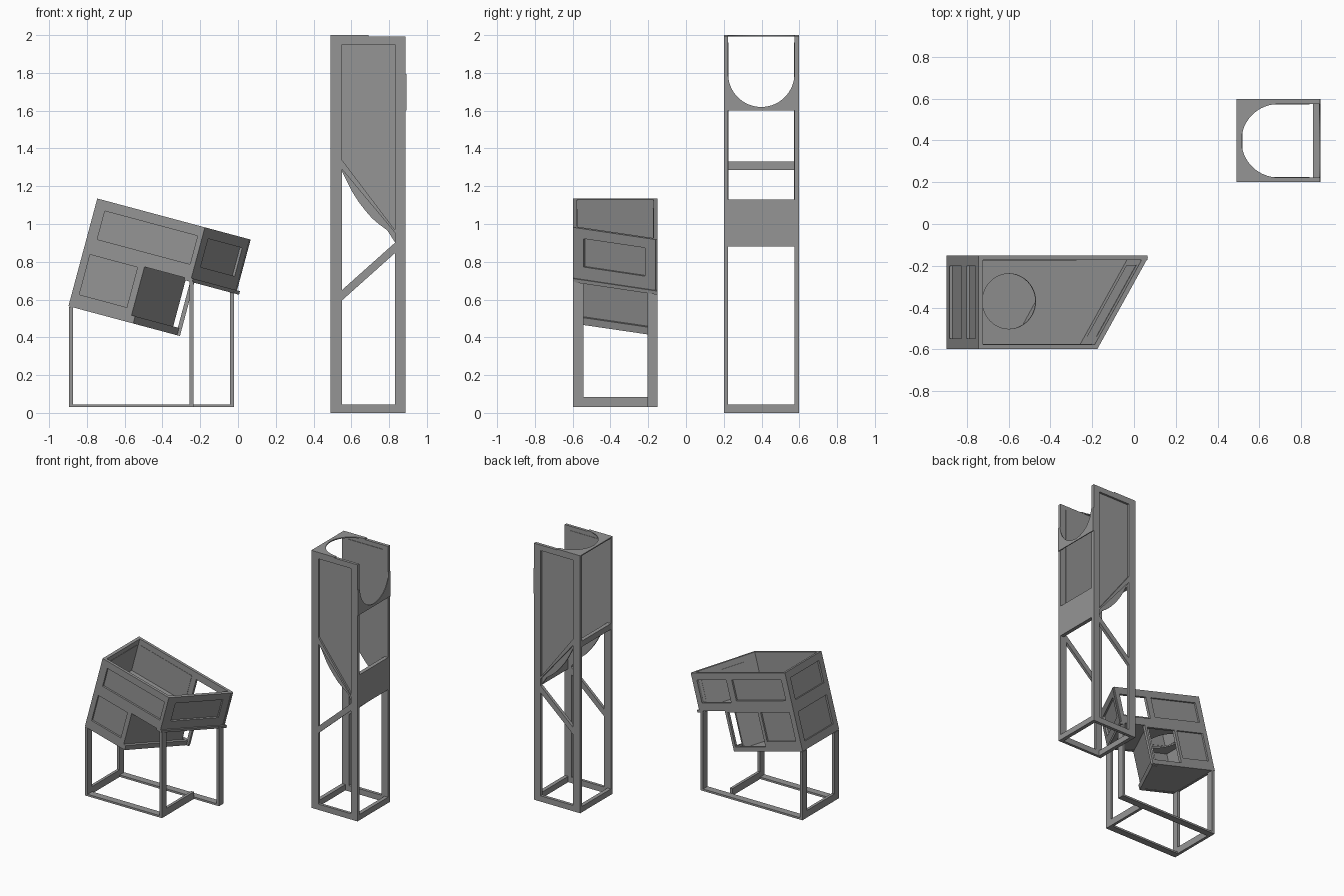
import bpy, math
from mathutils import Matrix, Vector

if "Cube" in bpy.data.objects:
    bpy.data.objects.remove(bpy.data.objects["Cube"])

GREY = bpy.data.materials.new("dark_grey")
GREY.diffuse_color = (0.3, 0.3, 0.3, 1)
GREY.use_nodes = True
GREY.node_tree.nodes["Principled BSDF"].inputs["Base Color"].default_value = GREY.diffuse_color


def rect(x0, x1, y0, y1):
    return [(x0, y0), (x1, y0), (x1, y1), (x0, y1)]


def arc(cx, cy, r, a0, a1, n):
    return [(cx + r * math.cos(math.radians(a0 + (a1 - a0) * i / n)),
             cy + r * math.sin(math.radians(a0 + (a1 - a0) * i / n))) for i in range(n + 1)]


def basis(o, ex, ey):
    """Matrix with origin o, in-plane axes ex and ey, normal ex x ey."""
    ex, ey = Vector(ex).normalized(), Vector(ey).normalized()
    m = Matrix((ex, ey, ex.cross(ey))).transposed().to_4x4()
    m.translation = Vector(o)
    return m


def plate(name, outer, holes, n0, n1, m):
    """Flat board with holes, spanning n0..n1 along the plane normal."""
    cu = bpy.data.curves.new(name, 'CURVE')
    cu.dimensions, cu.fill_mode = '2D', 'BOTH'
    cu.extrude = (n1 - n0) / 2
    for loop in [outer] + holes:
        sp = cu.splines.new('POLY')
        sp.points.add(len(loop) - 1)
        for p, (x, y) in zip(sp.points, loop):
            p.co = (x, y, 0, 1)
        sp.use_cyclic_u = True
    tmp = bpy.data.objects.new(name + "_outline", cu)
    bpy.context.collection.objects.link(tmp)
    dg = bpy.context.evaluated_depsgraph_get()
    me = bpy.data.meshes.new_from_object(tmp.evaluated_get(dg))
    bpy.data.objects.remove(tmp)
    me.transform(m @ Matrix.Translation((0, 0, (n0 + n1) / 2)))
    me.shade_flat()
    me.materials.clear()
    me.materials.append(GREY)
    ob = bpy.data.objects.new(name, me)
    bpy.context.collection.objects.link(ob)
    return ob


XZ = basis((0, 0, 0), (1, 0, 0), (0, 0, 1))    # normal -y
YZ = basis((0, 0, 0), (0, 1, 0), (0, 0, 1))    # normal +x
XY = Matrix()


def box(name, x0, x1, y0, y1, z0, z1):
    plate(name, rect(x0, x1, y0, y1), [], z0, z1, XY)


# ---- Tower: two framed side walls ----
L, R, TOP = 0.55, 0.83, 1.95
upper_hole = [(L, TOP), (L, 1.34), (R, 0.97), (R, TOP)]
middle_hole = [(L, 1.29), (L, 0.65), (R, 0.90), (R, 0.955)]
lower_hole = [(L, 0.045), (R, 0.045), (R, 0.845), (L, 0.595)]
liner = [(L - 0.01, TOP + 0.01), (L - 0.01, 1.30), (L, 1.28), (0.575, 1.23), (0.605, 1.17),
         (0.64, 1.115), (0.675, 1.07), (0.71, 1.03), (0.745, 1.0), (0.79, 0.967), (R, 0.905),
         (R + 0.01, 0.905), (R + 0.01, TOP + 0.01)]
for side, y0, y1, p0, p1 in (("front", 0.2, 0.222, 0.214, 0.225),
                             ("back", 0.575, 0.599, 0.571, 0.583)):
    plate("tower_%s_frame" % side, rect(0.49, 0.887, 0, 1.993),
          [upper_hole, middle_hole, lower_hole], -y1, -y0, XZ)
    plate("tower_%s_panel" % side, liner, [], -p1, -p0, XZ)

# Tower: cross members between the side walls
box("tower_base_rail_left", 0.49, 0.52, 0.222, 0.575, 0, 0.045)
box("tower_base_rail_right", 0.857, 0.887, 0.222, 0.575, 0, 0.045)
box("tower_left_crossbar", 0.49, 0.52, 0.222, 0.575, 1.285, 1.33)
box("tower_right_apron", 0.857, 0.887, 0.222, 0.575, 0.88, 1.13)

# Tower: thin plates with a half-round cut, on the top and on the open side
CY, CR = 0.3985, 0.1755
collar = [(0.2, 1.6), (0.599, 1.6), (0.599, 1.795)] + arc(CY, 1.795, CR, 0, -180, 32) + [(0.2, 1.795)]
plate("tower_side_collar", collar, [], 0.886, 0.893, YZ)
top = [(0.69, 0.599), (0.49, 0.599), (0.49, 0.2), (0.69, 0.2)] + arc(0.69, CY, CR, 270, 90, 32)
plate("tower_top_collar", top, [], 1.992, 2.0, XY)

# ---- Tilted bin, built in its own frame (u along, y across, v up) ----
TILT = math.radians(15)
BIN = Matrix.Translation((-0.745, 0, 1.135)) @ Matrix.Rotation(TILT, 4, 'Y')
YF, YB, T = -0.598, -0.15, 0.022


def wall(name, p0, p1, v0, v1, bays, trim=0.0):
    """Framed wall from plan point p0 to p1; bays are (s0, s1, v0, v1, filled)."""
    d = Vector((p1[0] - p0[0], p1[1] - p0[1], 0))
    m = BIN @ basis((p0[0], p0[1], 0), d, (0, 0, 1))
    plate(name + "_frame", rect(0, d.length - trim, v0, v1), [rect(*b[:4]) for b in bays], -T, 0, m)
    for i, (a, b, c, e, filled) in enumerate(bays):
        if filled:
            plate("%s_panel_%d" % (name, i + 1),
                  rect(a - .01, b + .01, c - .01, e + .01), [], -T - .002, -T + .008, m)


def ledge(name, u0, u1, w0, w1, v0, v1):
    """Slanted bar whose ends stay flush with the front and back walls."""
    plate(name, [(u0 + w0, YF), (u0 + w1, YF), (u1 + w1, YB), (u1 + w0, YB)], [], v0, v1, BIN)


MID, BOT = -0.285, -0.59
W = YB - YF

# Upper tray walls
wall("tray_front", (0, YF), (0.59, YF), MID, 0, [(.056, .564, -.209, -.054, True)])
wall("tray_slanted", (0.59, YF), (0.847, YB), MID, 0, [(.065, .44, -.209, -.054, True)], .013)
ledge("tray_slanted_ledge", .59, .847, -.035, .01, -.298, -.278)
wall("tray_back", (0.838, YB), (0, YB), MID, 0,
     [(.04, .30, -.225, -.054, False), (.35, .79, -.209, -.054, True)])
wall("tray_left", (0, YB), (0, YF), MID, 0, [(.05, W - .05, -.22, -.054, True)])

# Lower box walls
wall("box_front", (0, YF), (0.335, YF), BOT, MID, [(.04, .30, -.516, -.297, True)])
wall("box_slanted", (0.335, YF), (0.588, YB), BOT, MID, [], .05)
ledge("box_slanted_ledge", .335, .588, 0, .02, BOT, -.55)
wall("box_back", (0.611, YB), (0, YB), BOT, MID,
     [(.022, .29, -.555, -.297, False), (.315, .57, -.516, -.297, True)])
wall("box_left", (0, YB), (0, YF), BOT, MID, [(.05, W - .05, -.53, -.31, True)])

# Floors: the tray floor has a round drop hole into the box
plate("tray_floor", [(.01, YF + .01), (.58, YF + .01), (.828, YB - .01), (.01, YB - .01)],
      [arc(.225, -.37, .132, 0, 352.5, 47)], MID + .003, MID + .013, BIN)
plate("box_floor", [(.01, YF + .01), (.33, YF + .01), (.58, YB - .01), (.01, YB - .01)],
      [], BOT + .003, BOT + .013, BIN)

# ---- Stand under the bin ----
LW, B0, B1 = 0.055, 0.03, 0.045
box("stand_leg_front_left", -.895, -.873, YF, YF + LW, B0, .56)
box("stand_leg_back_left", -.895, -.873, YB - LW, YB, B0, .56)
box("stand_leg_front_right", -.257, -.235, YF, YF + LW, B0, .695)
box("stand_leg_back_right", -.042, -.02, YB - LW, YB, B0, .65)
box("stand_base_front", -.873, -.257, YF, YF + LW, B0, B1)
box("stand_base_back", -.873, -.042, YB - LW, YB, B0, B1)
for label, x in (("left", -.895), ("middle", -.257)):
    box("stand_crossbar_" + label, x, x + .022, YF + LW, YB - LW, B0, .085)
